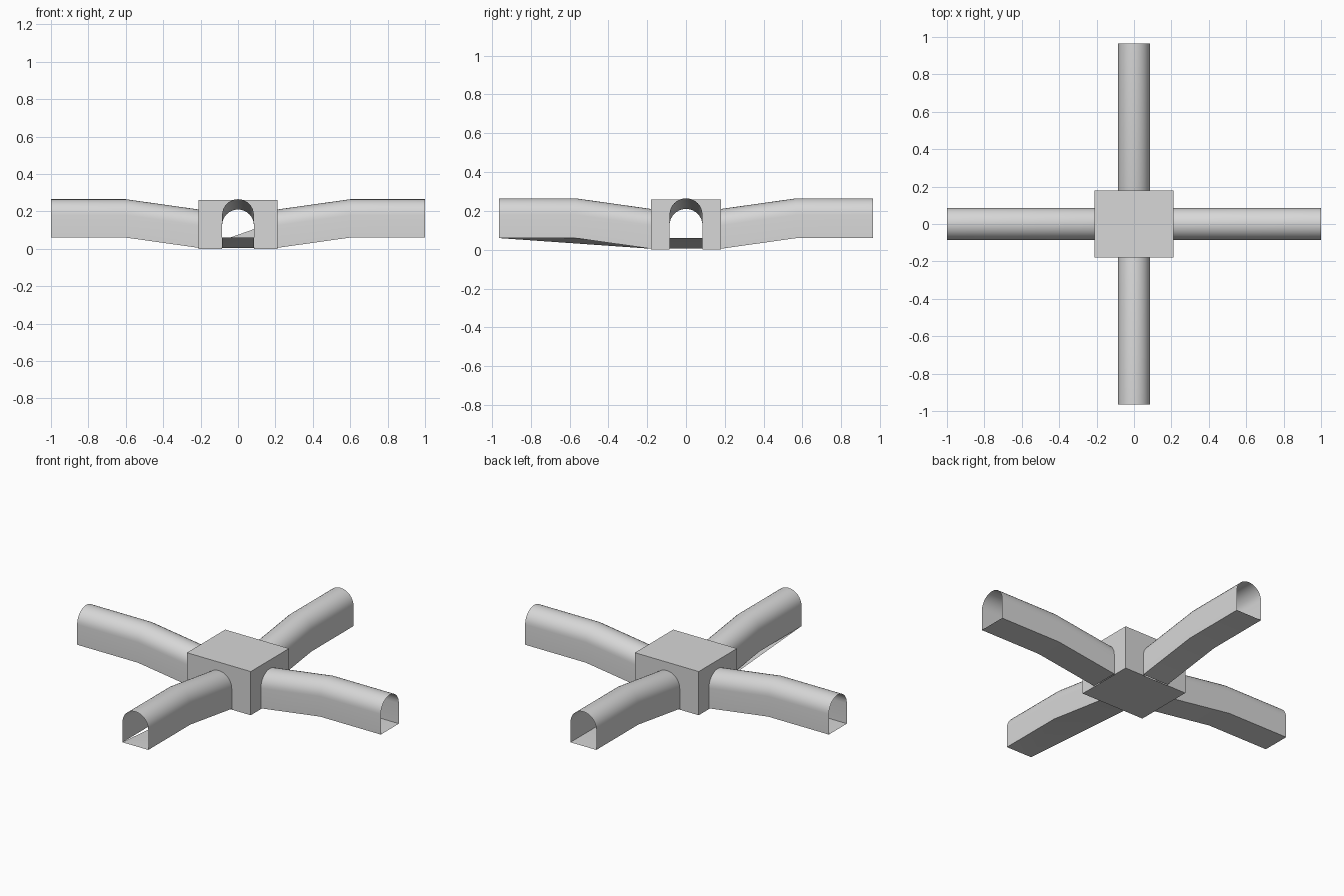
import bpy, bmesh, math
from mathutils import Matrix

cube = bpy.data.objects.get("Cube")
if cube:
    bpy.data.objects.remove(cube, do_unlink=True)

HALF = 0.085      # half width of a passage
SPRING = 0.12     # height where the arch begins
BOX = (0.21, 0.18, 0.26)
LOW, HIGH = 0.005, 0.06
ARCH_STEPS = 16

grey = bpy.data.materials.new("plain_grey")
grey.use_nodes = True
colour = (0.68, 0.68, 0.68, 1)
grey.diffuse_color = colour
grey.node_tree.nodes["Principled BSDF"].inputs["Base Color"].default_value = colour


def finish(name, bm, smooth=False, fix_normals=True):
    if fix_normals:
        bmesh.ops.recalc_face_normals(bm, faces=bm.faces)
    mesh = bpy.data.meshes.new(name)
    bm.to_mesh(mesh)
    bm.free()
    mesh.materials.append(grey)
    obj = bpy.data.objects.new(name, mesh)
    bpy.context.collection.objects.link(obj)
    if smooth:
        bpy.ops.object.select_all(action="DESELECT")
        obj.select_set(True)
        bpy.context.view_layer.objects.active = obj
        bpy.ops.object.shade_smooth_by_angle(angle=math.radians(30))
    return obj


def arch_profile():
    """Doorway outline from one foot over the arch to the other foot."""
    points = [(-HALF, 0)]
    for i in range(ARCH_STEPS + 1):
        a = math.pi * (1 - i / ARCH_STEPS)
        points.append((HALF * math.cos(a), SPRING + HALF * math.sin(a)))
    return points + [(HALF, 0)]


def tunnel(name, angle, stations, sagging=False):
    """Open arched passage swept along three stations."""
    bm = bmesh.new()
    rings = [[bm.verts.new((d, u, z + h)) for u, h in arch_profile()]
             for d, z in stations]
    for a, b in zip(rings, rings[1:]):
        for i in range(len(a) - 1):
            bm.faces.new((a[i], b[i], b[i + 1], a[i + 1]))
    # Floor
    inner, bend, outer = rings
    if sagging:
        bm.faces.new((outer[0], outer[-1], bend[-1]))
        bm.faces.new((outer[0], bend[-1], inner[0]))
        bm.faces.new((inner[0], bend[-1], inner[-1]))
    else:
        for a, b in ((inner, bend), (bend, outer)):
            bm.faces.new((a[0], a[-1], b[-1], b[0]))
    bm.transform(Matrix.Rotation(angle, 4, "Z"))
    finish(name, bm, smooth=True)


# Four passages rising from the hub
x_path = [(BOX[0], LOW), (0.6, HIGH), (1.0, HIGH)]
y_path = [(BOX[1], LOW), (0.57, HIGH), (0.965, HIGH)]
tunnel("left_tunnel", 0, x_path)
tunnel("back_tunnel", math.pi / 2, y_path)
tunnel("right_tunnel", math.pi, x_path)
tunnel("front_tunnel", -math.pi / 2, y_path, sagging=True)

# Central hub: four walls with doorways, a floor and a roof
bm = bmesh.new()
for k in range(4):
    dist, side = (BOX[0], BOX[1]) if k % 2 == 0 else (BOX[1], BOX[0])
    outline = [(u, h + LOW if h else 0) for u, h in arch_profile()]
    outline += [(side, 0), (side, BOX[2]), (-side, BOX[2]), (-side, 0)]
    turn = Matrix.Rotation(k * math.pi / 2, 3, "Z")
    wall = bm.faces.new([bm.verts.new((dist, u, h)) for u, h in outline])
    bmesh.ops.rotate(bm, verts=wall.verts, matrix=turn)
    wall.normal_update()
    if wall.normal.dot(wall.calc_center_median() * 1) < 0:
        wall.normal_flip()
for z, order in ((0, -1), (BOX[2], 1)):
    corners = [(-1, -1), (1, -1), (1, 1), (-1, 1)][::order]
    bm.faces.new([bm.verts.new((x * BOX[0], y * BOX[1], z)) for x, y in corners])
finish("central_hub", bm, fix_normals=False)

# Slanted sill across the back doorway
bm = bmesh.new()
sill = [(-HALF, LOW), (HALF, LOW), (HALF, 0.105), (-HALF, 0.045)]
bm.faces.new([bm.verts.new((x, BOX[1], z)) for x, z in sill])
finish("back_sill", bm, fix_normals=False)
